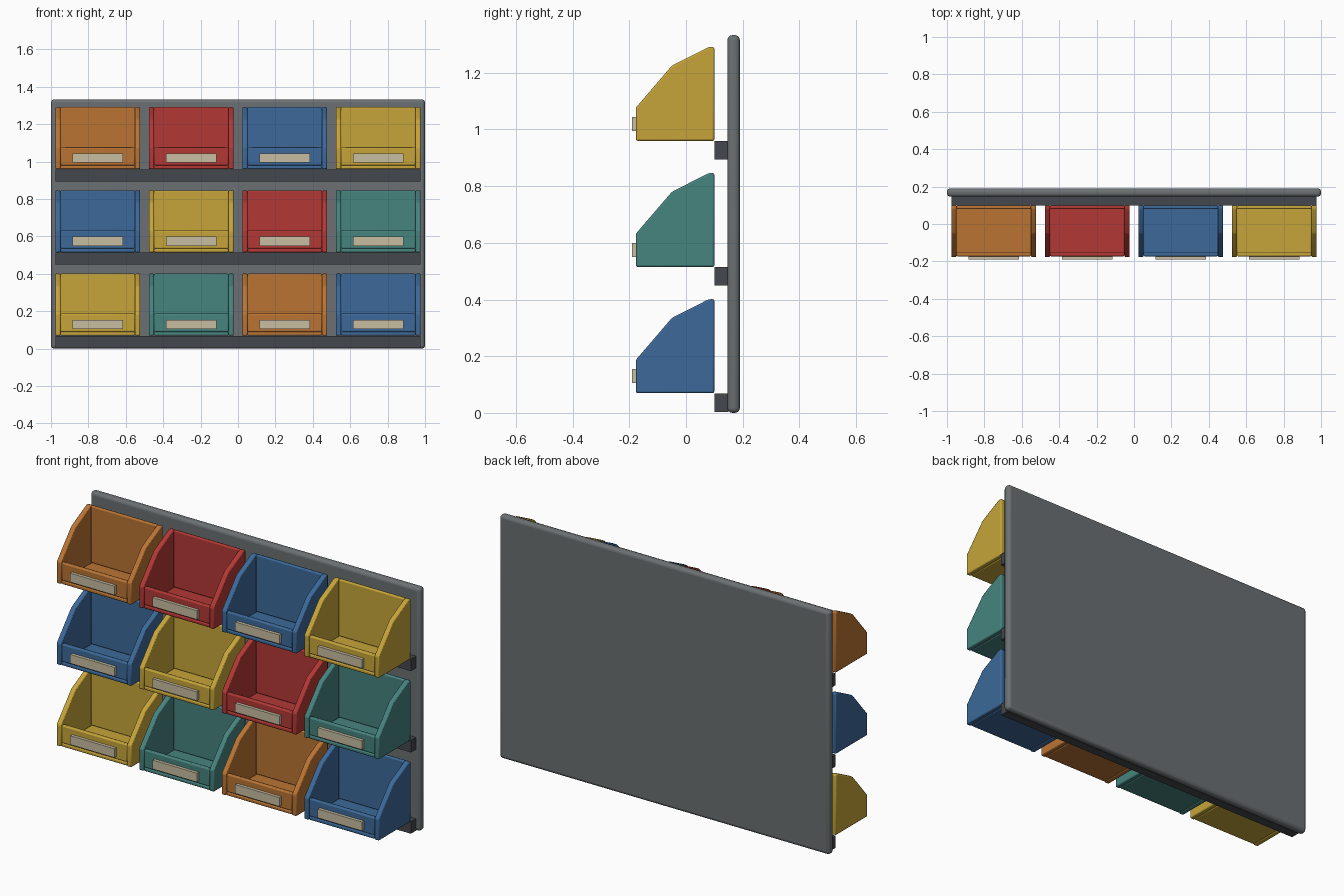
import bpy
import bmesh
from math import radians

cube = bpy.data.objects.get("Cube")
if cube:
    bpy.data.objects.remove(cube, do_unlink=True)


def linear(c):
    c /= 255
    return c / 12.92 if c <= 0.04045 else ((c + 0.055) / 1.055) ** 2.4


def material(name, *rgb):
    mat = bpy.data.materials.new(name)
    mat.use_nodes = True
    colour = [linear(c) for c in rgb] + [1]
    mat.diffuse_color = colour
    mat.node_tree.nodes["Principled BSDF"].inputs["Base Color"].default_value = colour
    return mat


ORANGE = material("orange plastic", 186, 116, 52)
RED = material("red plastic", 178, 56, 53)
BLUE = material("blue plastic", 60, 105, 153)
YELLOW = material("yellow plastic", 199, 165, 58)
TEAL = material("teal plastic", 70, 131, 127)
CARD = material("label card", 200, 189, 162)
STEEL = material("grey steel", 107, 112, 114)
DARK = material("dark steel", 68, 71, 76)


def extrude_profile(bm, profile, x0, x1):
    """Closed prism from a (y, z) profile stretched between x0 and x1."""
    face = bm.faces.new([bm.verts.new((x0, y, z)) for y, z in profile])
    moved = bmesh.ops.extrude_face_region(bm, geom=[face])["geom"]
    verts = [v for v in moved if isinstance(v, bmesh.types.BMVert)]
    bmesh.ops.translate(bm, verts=verts, vec=(x1 - x0, 0, 0))


def block(bm, x, y, z):
    extrude_profile(bm, [(y[0], z[0]), (y[1], z[0]), (y[1], z[1]), (y[0], z[1])], *x)


def finish(bm, name, mat, bevel=0.0, segments=2):
    bmesh.ops.recalc_face_normals(bm, faces=bm.faces[:])
    mesh = bpy.data.meshes.new(name)
    bm.to_mesh(mesh)
    bm.free()
    mesh.materials.append(mat)
    obj = bpy.data.objects.new(name, mesh)
    bpy.context.collection.objects.link(obj)
    if bevel:
        mod = obj.modifiers.new("Rounded edges", "BEVEL")
        mod.width, mod.segments = bevel, segments
        mod.limit_method, mod.angle_limit = "ANGLE", radians(20)
        bpy.ops.object.select_all(action="DESELECT")
        obj.select_set(True)
        bpy.context.view_layer.objects.active = obj
        bpy.ops.object.shade_smooth_by_angle(angle=radians(35))
    return obj


# Bin shape, measured up from the bin floor
HALF, WALL = 0.227, 0.028
FRONT, BACK, LIP, TOP = -0.177, 0.1, 0.117, 0.331
SIDE = [(FRONT, 0), (BACK, 0), (BACK, TOP), (0.08, TOP), (-0.05, 0.265), (FRONT, LIP)]


def make_bin_mesh():
    bm = bmesh.new()
    inner = (WALL - HALF, HALF - WALL)
    # Side walls
    extrude_profile(bm, SIDE, -HALF, inner[0])
    extrude_profile(bm, SIDE, inner[1], HALF)
    # Floor, back wall and front lip
    block(bm, inner, (FRONT + 0.004, BACK), (0, 0.02))
    block(bm, inner, (BACK - 0.02, BACK), (0.02, TOP))
    block(bm, inner, (FRONT + 0.004, FRONT + 0.028), (0.02, LIP))
    return bm


# Back panel
bm = bmesh.new()
block(bm, (-1, 1), (0.146, 0.19), (0, 1.333))
finish(bm, "back_panel", STEEL, 0.018, 4)

# Rails with a row of labelled bins on each
rows = [
    (0.07, (YELLOW, TEAL, ORANGE, BLUE)),
    (0.515, (BLUE, YELLOW, RED, TEAL)),
    (0.96, (ORANGE, RED, BLUE, YELLOW)),
]
for r, (base, colours) in enumerate(rows, 1):
    bm = bmesh.new()
    block(bm, (-0.977, 0.977), (0.1, 0.15), (base - 0.066, base - 0.001))
    finish(bm, f"rail_{r}", DARK)
    for c, colour in enumerate(colours):
        place = (-0.75 + 0.5 * c, 0, base)
        tub = finish(make_bin_mesh(), f"bin_{r}_{c + 1}", colour, 0.006)
        tub.location = place
        bm = bmesh.new()
        block(bm, (-0.134, 0.134), (-0.19, FRONT + 0.006), (0.035, 0.084))
        finish(bm, f"label_{r}_{c + 1}", CARD).location = place
